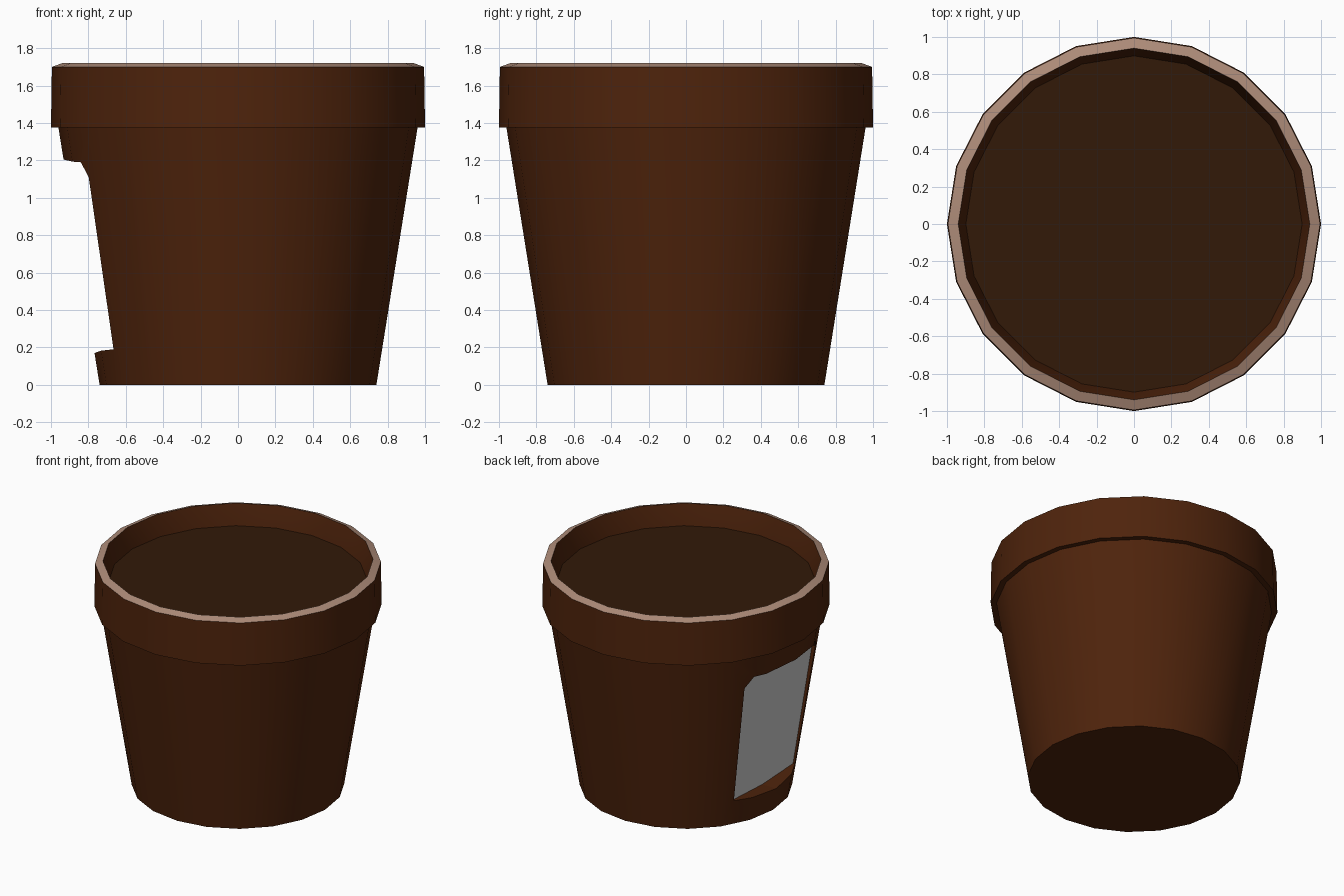
import bpy, bmesh, math

if "Cube" in bpy.data.objects:
    bpy.data.objects.remove(bpy.data.objects["Cube"])

SIDES = 20


def material(name, colour):
    m = bpy.data.materials.new(name)
    m.diffuse_color = (*colour, 1)
    m.use_nodes = True
    m.node_tree.nodes["Principled BSDF"].inputs["Base Color"].default_value = m.diffuse_color
    return m


def add_object(name, bm, *mats):
    bmesh.ops.recalc_face_normals(bm, faces=bm.faces)
    me = bpy.data.meshes.new(name)
    bm.to_mesh(me)
    bm.free()
    ob = bpy.data.objects.new(name, me)
    bpy.context.collection.objects.link(ob)
    for m in mats:
        me.materials.append(m)
    return ob


def smooth(ob):
    bpy.ops.object.select_all(action='DESELECT')
    ob.select_set(True)
    bpy.context.view_layer.objects.active = ob
    bpy.ops.object.shade_smooth_by_angle(angle=math.radians(30))


def lathe(profile, bm, slots=None):
    """Stack rings of (radius, z), capped at both ends."""
    rings = []
    for r, z in profile:
        rings.append([bm.verts.new((r * math.cos(2 * math.pi * i / SIDES),
                                    r * math.sin(2 * math.pi * i / SIDES), z))
                      for i in range(SIDES)])
    for k, (a, b) in enumerate(zip(rings, rings[1:])):
        for i in range(SIDES):
            j = (i + 1) % SIDES
            f = bm.faces.new((a[i], a[j], b[j], b[i]))
            f.material_index = slots.get(k, 0) if slots else 0
    bm.faces.new(rings[0])
    bm.faces.new(rings[-1])


terracotta = material("terracotta", (0.077, 0.017, 0.0035))
worn_edge = material("worn_edge", (0.42, 0.26, 0.19))
earth = material("earth", (0.032, 0.010, 0.0025))

# Pot body with overhanging collar and worn top edge
bm = bmesh.new()
lathe([(0.74, 0), (0.96, 1.375), (1.0, 1.375), (0.995, 1.70),
       (0.94, 1.72), (0.895, 1.55), (0.89, 1.5)], bm, {3: 1})
pot = add_object("pot", bm, terracotta, worn_edge)
smooth(pot)

# Outline of the side recess (y, z), mirrored, and its sloping back
half = [(0.37, 0.19), (0.43, 1.11), (0.375, 1.19)]
outline = ([(0, 0.17)] + half + [(0, 1.205)]
           + [(-y, z) for y, z in reversed(half)])


def back_x(z):
    return -0.645 - 0.13 * (z - 0.18)


# Recess cut into the left side
bm = bmesh.new()
outer = [bm.verts.new((-1.3, y, z)) for y, z in outline]
inner = [bm.verts.new((back_x(z), y, z)) for y, z in outline]
bm.faces.new(outer)
bm.faces.new(inner)
for i in range(len(outline)):
    j = (i + 1) % len(outline)
    bm.faces.new((outer[i], outer[j], inner[j], inner[i]))
cutter = add_object("recess_cutter", bm, terracotta)
cutter.hide_render = True
cutter.display_type = 'WIRE'
cut = pot.modifiers.new("recess", 'BOOLEAN')
cut.operation = 'DIFFERENCE'
cut.solver = 'EXACT'
cut.object = cutter

# Grey panel filling the back of the recess
bm = bmesh.new()
bm.faces.new([bm.verts.new((back_x(z) - 0.004, y, z)) for y, z in outline])
panel = add_object("panel", bm)
if panel.data.polygons[0].normal.x > 0:
    panel.data.flip_normals()

# Soil surface
bm = bmesh.new()
lathe([(0.89, 1.52), (0.90, 1.565)], bm)
soil = add_object("soil", bm, earth)
